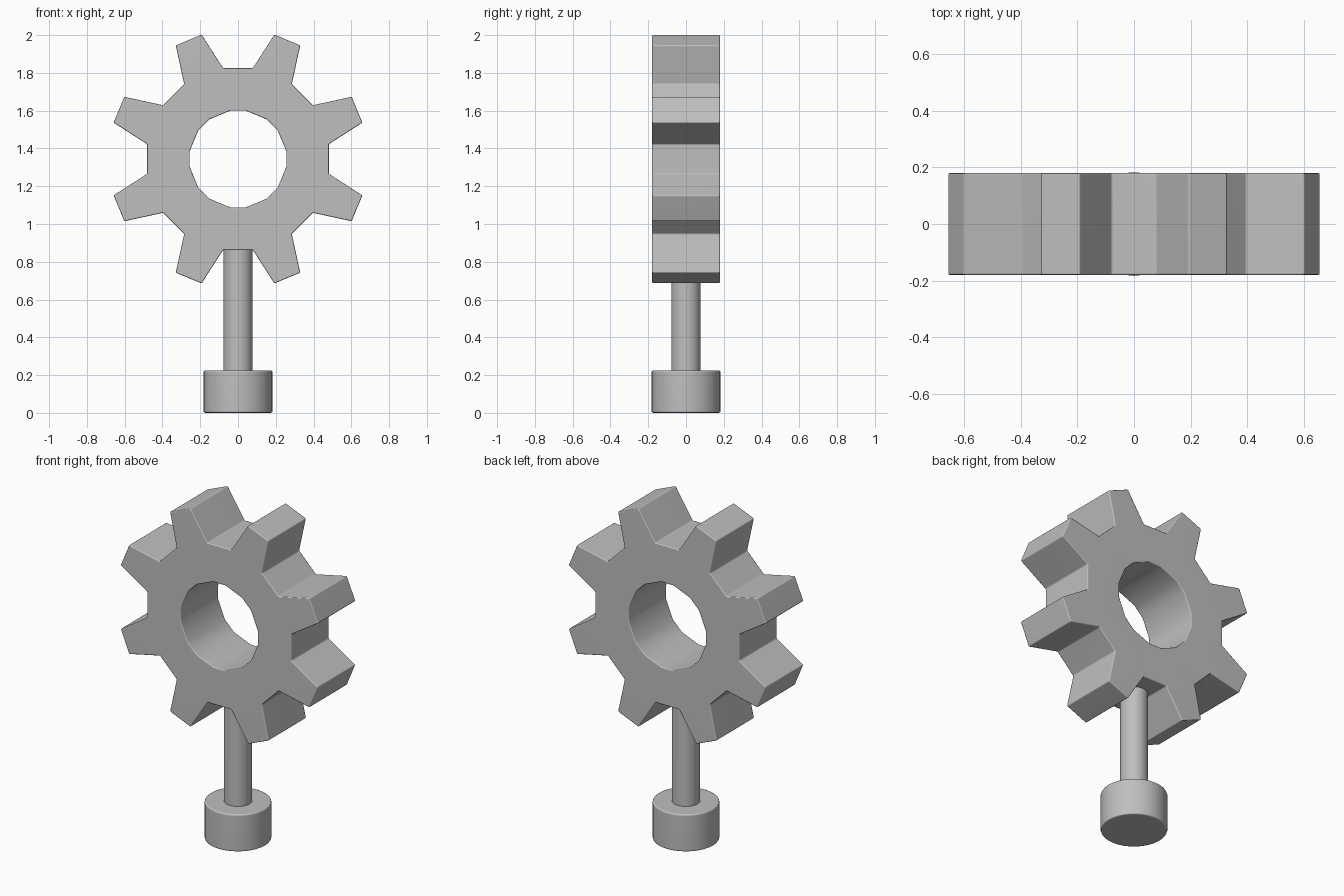
import bpy, bmesh
from math import radians, sin, cos

cube = bpy.data.objects.get("Cube")
if cube:
    bpy.data.objects.remove(cube, do_unlink=True)

grey = bpy.data.materials.new("plain grey")
grey.use_nodes = True
grey.diffuse_color = (0.52, 0.52, 0.52, 1)
grey.node_tree.nodes["Principled BSDF"].inputs["Base Color"].default_value = (0.52, 0.52, 0.52, 1)

TEETH = 8
CENTRE_Z = 1.344
HALF_DEPTH = 0.18


def finish(name, bm, bevel):
    """Turn the bmesh into a smooth object with narrow softened edges."""
    bmesh.ops.recalc_face_normals(bm, faces=bm.faces)
    mesh = bpy.data.meshes.new(name)
    bm.to_mesh(mesh)
    bm.free()
    mesh.materials.append(grey)
    mesh.shade_smooth()
    obj = bpy.data.objects.new(name, mesh)
    bpy.context.collection.objects.link(obj)
    mod = obj.modifiers.new("soft edges", 'BEVEL')
    mod.width = bevel
    mod.segments = 2
    mod.limit_method = 'ANGLE'
    mod.angle_limit = radians(30)
    obj.modifiers.new("flat faces", 'WEIGHTED_NORMAL')
    return obj


def cylinder(name, radius, bottom, top, bevel):
    bm = bmesh.new()
    bmesh.ops.create_cone(bm, cap_ends=True, segments=32, radius1=radius,
                          radius2=radius, depth=top - bottom)
    bmesh.ops.translate(bm, verts=bm.verts, vec=(0, 0, (bottom + top) / 2))
    return finish(name, bm, bevel)


# Gear wheel: front face of ring sectors and teeth, extruded to the back
bm = bmesh.new()


def polar(radius, degrees):
    a = radians(degrees)
    return bm.verts.new((radius * sin(a), -HALF_DEPTH, CENTRE_Z + radius * cos(a)))


step = 360 / TEETH
hole, root, tip = [], [], []
for i in range(TEETH):
    mid = (i + 0.5) * step
    for side in (-1, 1):
        hole.append(polar(0.259, mid + side * 13.2))
        root.append(polar(0.488, mid + side * 13.2))
        tip.append(polar(0.686, mid + side * 6.2))

for i in range(2 * TEETH):
    j = (i + 1) % (2 * TEETH)
    bm.faces.new((hole[i], root[i], root[j], hole[j]))
    if i % 2 == 0:
        bm.faces.new((root[i], tip[i], tip[j], root[j]))

front = bm.faces[:]
result = bmesh.ops.extrude_face_region(bm, geom=front, use_keep_orig=True)
back = [g for g in result["geom"] if isinstance(g, bmesh.types.BMVert)]
bmesh.ops.translate(bm, verts=back, vec=(0, 2 * HALF_DEPTH, 0))
finish("gear_wheel", bm, 0.006)

# Stem and foot
cylinder("stem", 0.077, 0.2, 0.9, 0.004)
cylinder("foot", 0.183, 0, 0.225, 0.009)
